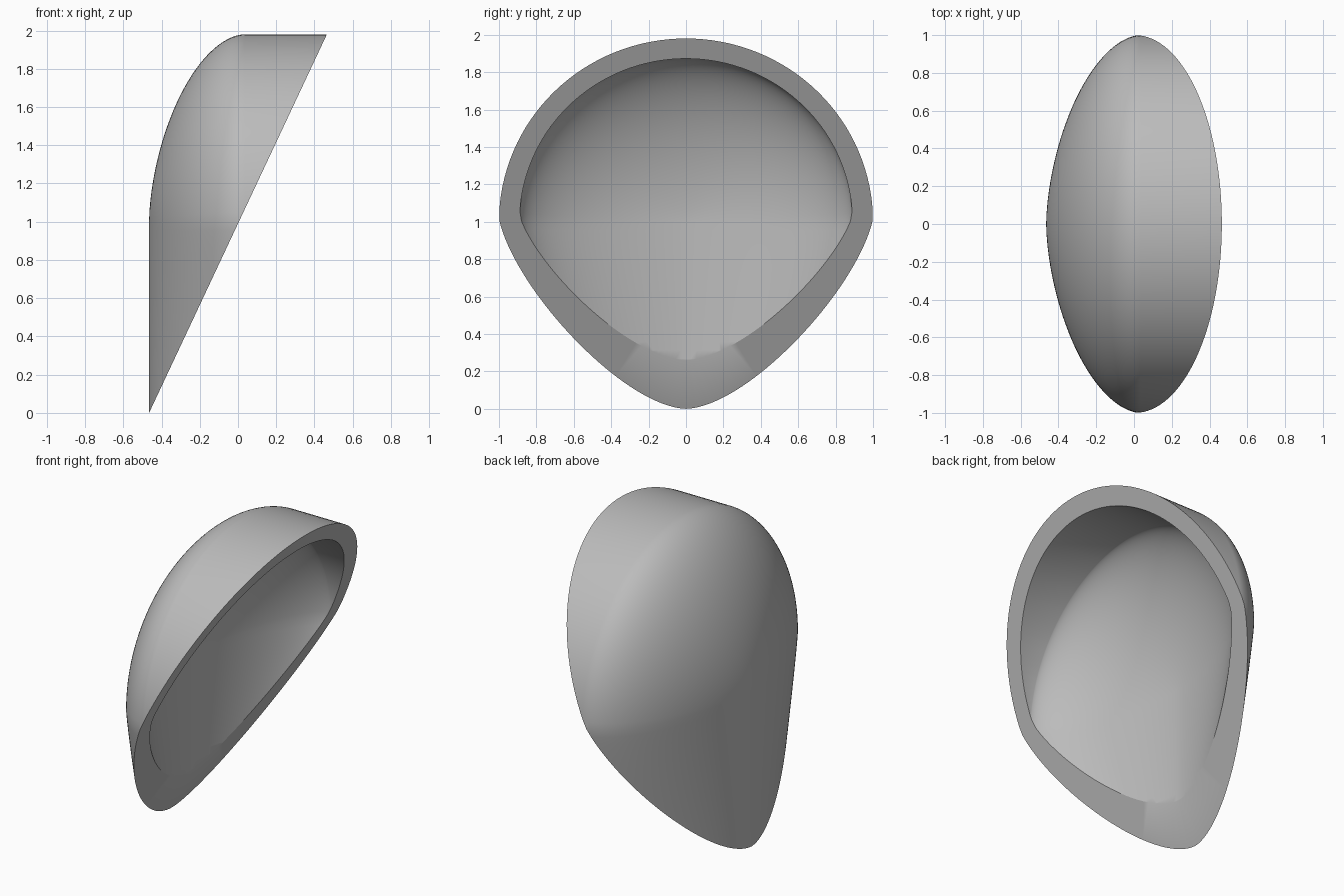
import bpy, bmesh, math
from mathutils import Vector

cube = bpy.data.objects.get("Cube")
if cube:
    bpy.data.objects.remove(cube, do_unlink=True)

# Plain grey material
grey = bpy.data.materials.new("plain grey")
grey.use_nodes = True
colour = (0.5, 0.5, 0.5, 1)
grey.diffuse_color = colour
grey.node_tree.nodes["Principled BSDF"].inputs["Base Color"].default_value = colour

STEPS = 40
TOP = 1.98
HALF = 0.465


def profile_point(phi):
    """Dome profile: x position and radius."""
    r = math.sin(phi)
    return Vector((0.035 - 0.5 * max(0, 1 - r ** 1.7) ** 0.55, r))


def make_profile():
    """Profile points with their outward normals, ending in a straight skirt."""
    points = []
    for i in range(STEPS + 1):
        phi = math.pi / 2 * i / STEPS
        p = profile_point(phi)
        a = profile_point(max(phi - 0.01, 0))
        b = profile_point(min(phi + 0.01, math.pi / 2))
        along = (b - a).normalized()
        normal = Vector((-along.y, along.x))
        if i == 0:
            normal = Vector((-1, 0))
        if i == STEPS:
            normal = Vector((0, 1))
        points.append((p, normal))
    points.append((Vector((0.8, 1)), Vector((0, 1))))
    return points


def make_stations():
    """Sweep up one tapered side, around the dome and down the other side."""
    rise = [-0.1 + 1.1 * i / 24 for i in range(24)]
    up = [(z, 1 - 0.25 * (1 - z) ** 1.15, 0) for z in rise]
    arc = [(1, 1, math.pi * i / 64) for i in range(65)]
    down = [(z, w, math.pi) for z, w, _ in reversed(up)]
    return up + arc + down


def add_skin(bm, thick_x, thick_r):
    rows = []
    for z, width, angle in make_stations():
        row = []
        for p, n in make_profile():
            rho = width * p.y - thick_r * n.y
            row.append(bm.verts.new((p.x - thick_x * n.x, rho * math.cos(angle),
                                     z + rho * (TOP - 1) * math.sin(angle))))
        rows.append(row)
    for a, b in zip(rows, rows[1:]):
        for j in range(len(a) - 1):
            bm.faces.new((a[j], a[j + 1], b[j + 1], b[j]))


# Outer and inner skins, both trimmed by the slanted opening
bm = bmesh.new()
add_skin(bm, 0, 0)
add_skin(bm, 0.122, 0.11)
bmesh.ops.remove_doubles(bm, verts=bm.verts, dist=0.0005)
bmesh.ops.bisect_plane(bm, geom=bm.verts[:] + bm.edges[:] + bm.faces[:], dist=1e-5,
                       plane_co=(-HALF, 0, 0), plane_no=(TOP, 0, -2 * HALF),
                       clear_outer=True)
bmesh.ops.remove_doubles(bm, verts=bm.verts, dist=0.0005)

# Flat rim joining the two skins
rim = [e for e in bm.edges if e.is_boundary]
bmesh.ops.triangle_fill(bm, edges=rim, use_beauty=True, normal=(TOP, 0, -2 * HALF))
bmesh.ops.recalc_face_normals(bm, faces=bm.faces)

mesh = bpy.data.meshes.new("domed_shell")
bm.to_mesh(mesh)
bm.free()
mesh.materials.append(grey)
shell = bpy.data.objects.new("domed_shell", mesh)
bpy.context.collection.objects.link(shell)
bpy.context.view_layer.objects.active = shell
shell.select_set(True)
bpy.ops.object.shade_smooth_by_angle(angle=math.radians(30))
